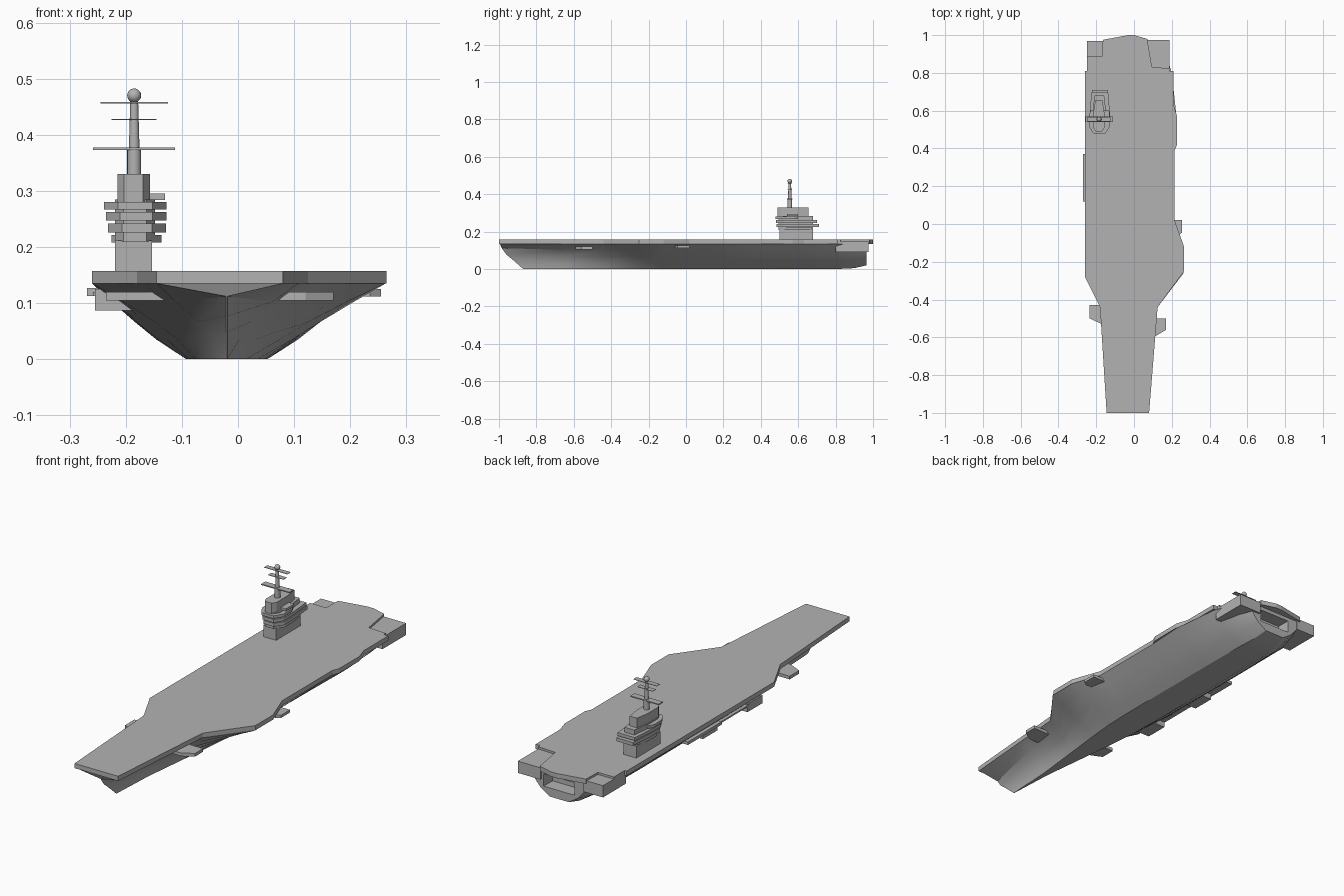
import bpy
import bmesh
from math import radians

if "Cube" in bpy.data.objects:
    bpy.data.objects.remove(bpy.data.objects["Cube"])

grey = bpy.data.materials.new("ship_grey")
grey.use_nodes = True
grey.diffuse_color = (0.45, 0.45, 0.45, 1)
grey.node_tree.nodes["Principled BSDF"].inputs["Base Color"].default_value = (0.45, 0.45, 0.45, 1)


def finish(name, bm):
    bmesh.ops.recalc_face_normals(bm, faces=bm.faces)
    mesh = bpy.data.meshes.new(name)
    bm.to_mesh(mesh)
    bm.free()
    obj = bpy.data.objects.new(name, mesh)
    mesh.materials.append(grey)
    bpy.context.collection.objects.link(obj)
    return obj


def smooth(obj, angle):
    bpy.ops.object.select_all(action="DESELECT")
    obj.select_set(True)
    bpy.context.view_layer.objects.active = obj
    bpy.ops.object.shade_smooth_by_angle(angle=radians(angle))


def prism(name, outline, z0, z1):
    """Extrude a plan outline between two heights."""
    bm = bmesh.new()
    face = bm.faces.new([bm.verts.new((x, y, z0)) for x, y in outline])
    top = bmesh.ops.extrude_face_region(bm, geom=[face])["geom"]
    verts = [v for v in top if isinstance(v, bmesh.types.BMVert)]
    bmesh.ops.translate(bm, verts=verts, vec=(0, 0, z1 - z0))
    return finish(name, bm)


def box(name, x0, x1, y0, y1, z0, z1):
    return prism(name, [(x0, y0), (x1, y0), (x1, y1), (x0, y1)], z0, z1)


def cone(name, x, y, z0, z1, r0, r1):
    bm = bmesh.new()
    bmesh.ops.create_cone(bm, cap_ends=True, segments=16, radius1=r0, radius2=r1, depth=z1 - z0)
    bmesh.ops.translate(bm, verts=bm.verts, vec=(x, y, (z0 + z1) / 2))
    smooth(finish(name, bm), 40)


# Hull: lofted sections (y, keel half width, left top x, right top x, flare, keel z)
KEEL_X = -0.02
LEVELS = (0, 0.26, 0.5, 0.76, 1)
SECTIONS = [
    (-0.65, 0.012, -0.163, 0.107, 1.8, 0),
    (-0.44, 0.035, -0.18, 0.125, 1.5, 0),
    (-0.26, 0.055, -0.26, 0.263, 1.3, 0),
    (-0.12, 0.068, -0.26, 0.263, 1.1, 0),
    (0.02, 0.072, -0.26, 0.215, 0.9, 0),
    (0.39, 0.072, -0.26, 0.215, 0.85, 0),
    (0.57, 0.072, -0.26, 0.225, 0.85, 0),
    (0.8, 0.07, -0.25, 0.2, 0.85, 0),
    (0.9, 0.06, -0.21, 0.17, 0.75, 0.005),
    (0.965, 0.05, -0.18, 0.14, 0.65, 0.02),
]
STEM_Y = (-0.87, -0.925, -0.96, -0.985, -0.995)


def section(y, keel, left, right, flare, low):
    sides = []
    for edge, sign in ((left, -1), (right, 1)):
        start = KEEL_X + sign * keel
        sides.append([(start + (edge - start) * t ** flare, y, low + (0.135 - low) * t) for t in LEVELS])
    return sides[0][::-1] + sides[1]


bm = bmesh.new()
bow = []
for edge, sign in ((-0.145, -1), (0.08, 1)):
    side = [(KEEL_X + sign * 0.001, y, 0.135 * t) for y, t in zip(STEM_Y, (0, 0.36, 0.57, 0.83, 1))]
    side[-1] = (edge, -0.995, 0.135)
    bow.append(side)
rings = [bow[0][::-1] + bow[1]] + [section(*s) for s in SECTIONS]
rings = [[bm.verts.new(p) for p in ring] for ring in rings]
for a, b in zip(rings, rings[1:]):
    for i in range(len(a)):
        j = (i + 1) % len(a)
        bm.faces.new((a[i], a[j], b[j], b[i]))
bm.faces.new(rings[0])
bm.faces.new(rings[-1])
hull = finish("hull", bm)

# Stern bay cut into the transom
cutter = box("stern_bay_cutter", -0.1, 0.06, 0.9, 1.1, 0.06, 0.118)
cut = hull.modifiers.new("stern_bay", "BOOLEAN")
cut.operation = "DIFFERENCE"
cut.solver = "EXACT"
cut.object = cutter
bpy.context.view_layer.objects.active = hull
bpy.ops.object.modifier_apply(modifier=cut.name)
bpy.data.objects.remove(cutter)
smooth(hull, 28)

# Flight deck with angled landing area
prism("flight_deck", [
    (-0.145, -1), (0.08, -1), (0.125, -0.44), (0.265, -0.25), (0.265, -0.12), (0.215, 0.02),
    (0.215, 0.39), (0.228, 0.42), (0.228, 0.57), (0.21, 0.63), (0.21, 0.81), (0.187, 0.81),
    (0.187, 0.825), (0.095, 0.83), (0.07, 0.98), (0, 1), (-0.03, 1), (-0.165, 0.975),
    (-0.168, 0.89), (-0.25, 0.89), (-0.25, 0.81), (-0.26, 0.81), (-0.26, -0.28), (-0.18, -0.44),
], 0.135, 0.157)

# Stern corner platforms
prism("stern_platform_left", [(0.08, 0.8), (0.187, 0.8), (0.187, 0.975), (0.07, 0.975)], 0.092, 0.147)
box("stern_platform_right", -0.25, -0.15, 0.8, 0.97, 0.092, 0.147)

# Side sponsons and galleries
prism("bow_sponson_left", [(0.06, -0.5), (0.17, -0.5), (0.17, -0.56), (0.12, -0.59), (0.06, -0.59)], 0.105, 0.12)
prism("bow_sponson_right", [(-0.1, -0.43), (-0.235, -0.43), (-0.235, -0.5), (-0.17, -0.53), (-0.1, -0.53)], 0.105, 0.12)
prism("mid_sponson_left", [(0.16, 0.02), (0.255, 0.02), (0.255, -0.045), (0.235, -0.06), (0.16, -0.06)], 0.112, 0.125)
box("side_gallery", -0.269, -0.2, 0.12, 0.37, 0.113, 0.127)
box("side_walkway", -0.258, -0.2, -0.1, 0.13, 0.113, 0.12)
for i, y in enumerate((-0.2, 0.13)):
    box(f"side_sponson_{i + 1}", -0.255, -0.16, y, y + 0.11, 0.087, 0.125)


# Island tower: stacked tiers with chamfered front
def tier(name, x0, x1, y0, y1, z0, z1, chamfer=0.025):
    return prism(name, [
        (x0 + chamfer, y0), (x1 - chamfer, y0), (x1, y0 + 1.6 * chamfer), (x1, y0 + 0.1),
        (x1 - 0.01, y1), (x0 + 0.01, y1), (x0, y0 + 0.1), (x0, y0 + 1.6 * chamfer)], z0, z1)


box("island_base", -0.219, -0.153, 0.5, 0.68, 0.157, 0.212)
tier("island_core", -0.219, -0.148, 0.495, 0.68, 0.21, 0.285, 0.015)
tier("bridge_tier_1", -0.225, -0.136, 0.5, 0.67, 0.208, 0.221)
tier("bridge_tier_2", -0.232, -0.128, 0.485, 0.71, 0.226, 0.242)
tier("bridge_tier_3", -0.235, -0.127, 0.48, 0.7, 0.247, 0.262)
tier("bridge_tier_4", -0.239, -0.127, 0.478, 0.6, 0.267, 0.28)
tier("pilot_house", -0.215, -0.157, 0.49, 0.655, 0.28, 0.33, 0.012)
box("lookout_ledge", -0.165, -0.13, 0.54, 0.6, 0.284, 0.295)

# Mast with yardarms and radar ball
MX, MY = -0.185, 0.555
cone("mast_base", MX, MY, 0.33, 0.375, 0.0125, 0.0125)
cone("mast_pole", MX, MY, 0.375, 0.462, 0.0095, 0.007)
for i, (half, depth, z, t) in enumerate(((0.073, 0.015, 0.375, 0.005), (0.04, 0.012, 0.427, 0.002), (0.06, 0.012, 0.457, 0.002))):
    box(f"yardarm_{i + 1}", MX - half, MX + half, MY - depth, MY + depth, z - t / 2, z + t / 2)
bm = bmesh.new()
bmesh.ops.create_uvsphere(bm, u_segments=16, v_segments=10, radius=0.0125)
bmesh.ops.translate(bm, verts=bm.verts, vec=(MX, MY, 0.47))
smooth(finish("radar_ball", bm), 60)
